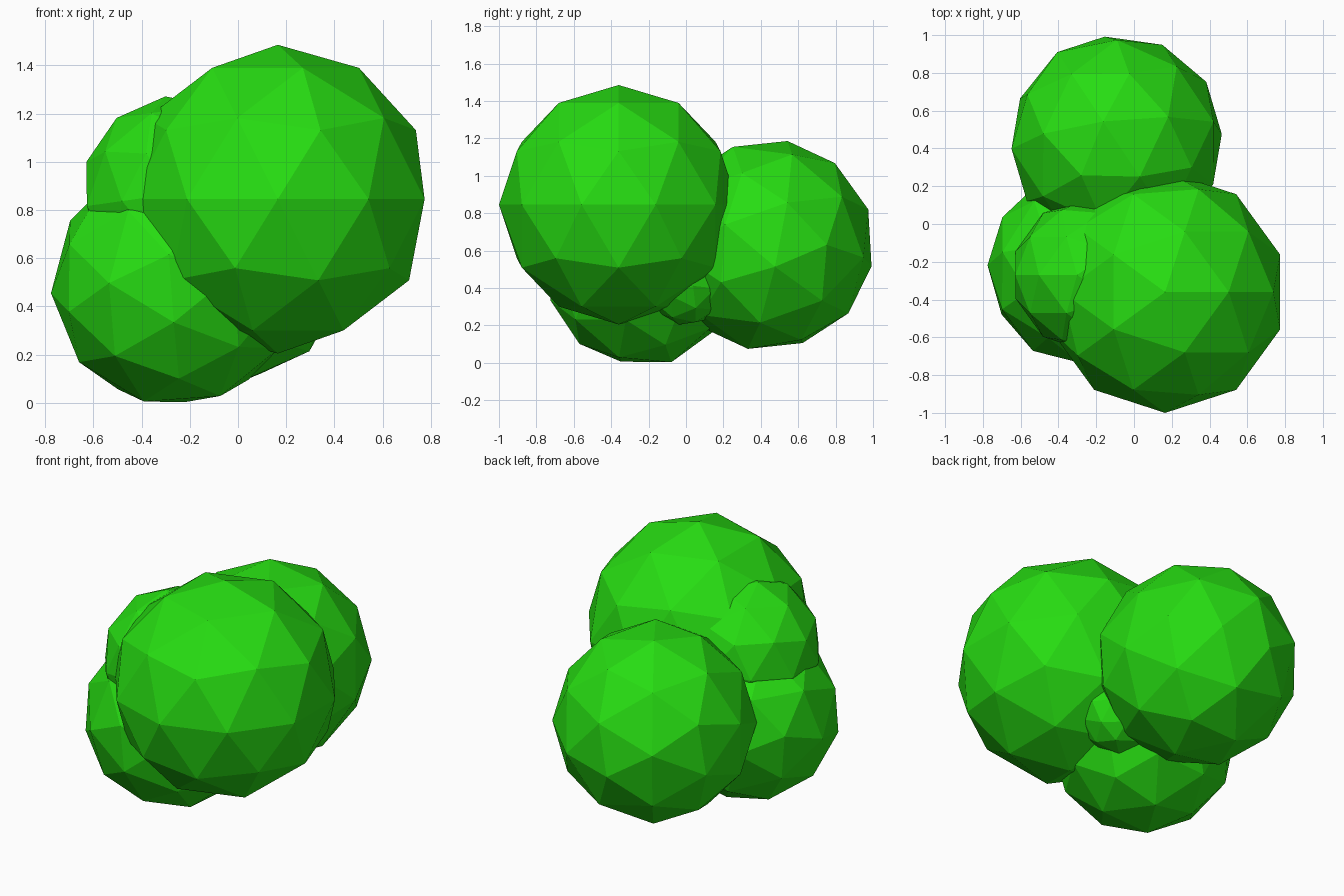
import bpy
from mathutils import Vector, Matrix

if "Cube" in bpy.data.objects:
    bpy.data.objects.remove(bpy.data.objects["Cube"])

# One leaf colour for the whole bush
leaf = bpy.data.materials.new("leaf_green")
leaf.diffuse_color = (0.02, 0.72, 0.006, 1.0)
leaf.use_nodes = True
leaf.node_tree.nodes["Principled BSDF"].inputs["Base Color"].default_value = leaf.diffuse_color


def clump(name, centre, radius, pole, toward):
    """Flat-faced leaf ball; pole is a five-way corner, toward the corner next to it."""
    bpy.ops.mesh.primitive_ico_sphere_add(subdivisions=2, radius=radius)
    ob = bpy.context.object
    ob.name = name
    p = Vector(pole).normalized()
    t = Vector(toward)
    z = -p
    x = -(t - p * t.dot(p)).normalized()
    y = z.cross(x)
    turn = Matrix((x, y, z)).transposed().to_4x4()
    ob.matrix_world = Matrix.Translation(centre) @ turn
    ob.data.materials.append(leaf)
    return ob


# Large front clump
clump("main_clump", (0.165, -0.36, 0.845), 0.64, (0, 0, -1), (-1, 0, 0))
# Rear clump
clump("rear_clump", (-0.092, 0.437, 0.63), 0.57,
      (-0.11, 0.975, -0.20), (0.426, 0.90, -0.117))
# Low left clump that touches the ground
clump("lower_clump", (-0.262, -0.235, 0.492), 0.515,
      (-0.458, 0.276, -0.845), (-0.25, -0.22, -0.945))
# Upper left clump
clump("upper_clump", (-0.245, -0.27, 0.87), 0.405,
      (-0.95, 0, 0.32), (-0.64, 0, 0.77))
# Small filler between the others
clump("inner_clump", (0.10, 0.0, 0.44), 0.24, (0.3, 0.2, -0.9), (0.8, 0.2, -0.5))
